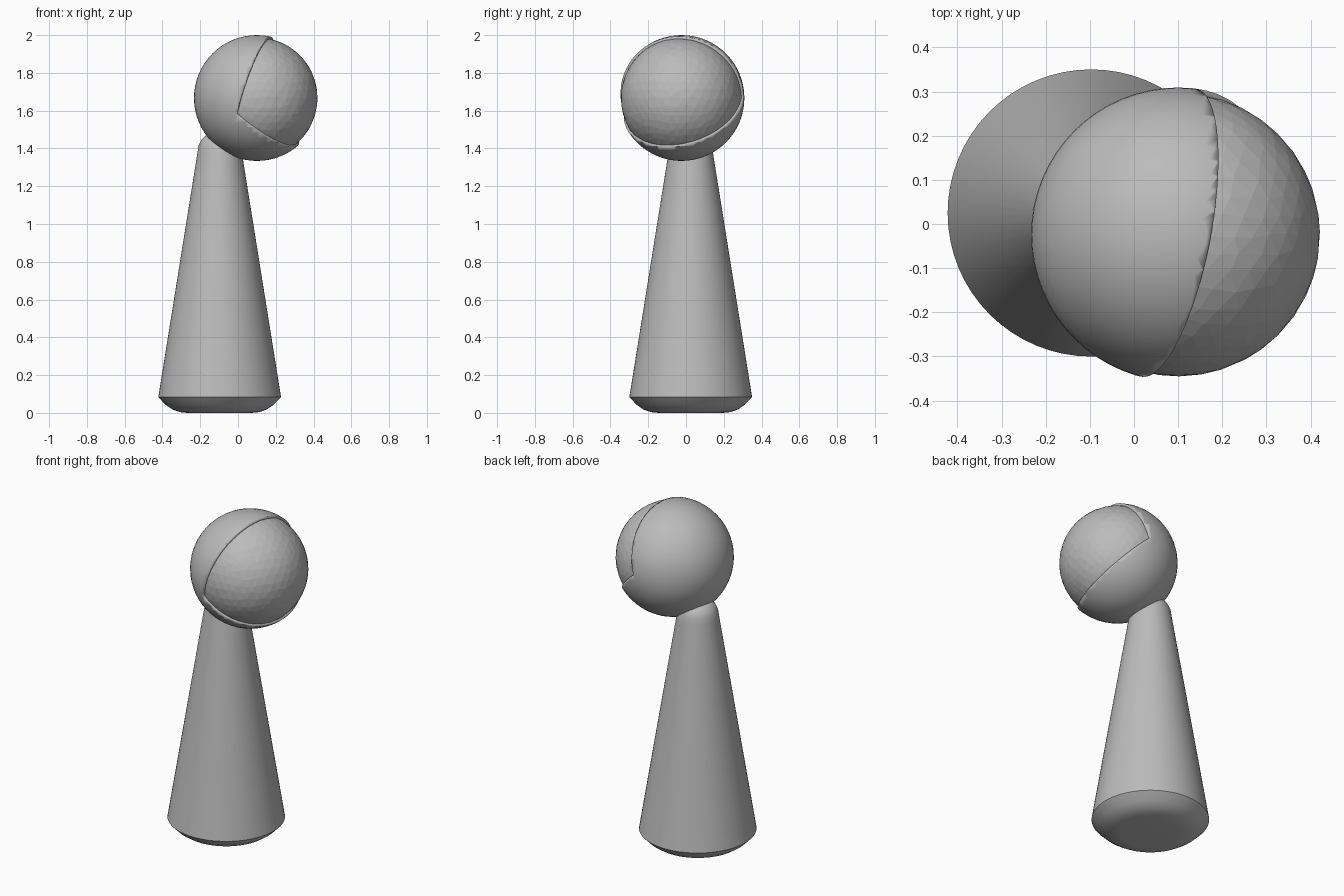
import bpy, bmesh, math, random
from mathutils import Vector

if "Cube" in bpy.data.objects:
    bpy.data.objects.remove(bpy.data.objects["Cube"])

random.seed(3)
C = Vector((0.10, -0.024, 1.667))      # head centre
R_SHELL, R_FACE = 0.333, 0.321

grey = bpy.data.materials.new("plain grey")
grey.diffuse_color = (0.5, 0.5, 0.5, 1)
grey.use_nodes = True
grey.node_tree.nodes["Principled BSDF"].inputs["Base Color"].default_value = grey.diffuse_color


def add_object(name, bm, smooth_angle=None):
    bmesh.ops.recalc_face_normals(bm, faces=bm.faces[:])
    me = bpy.data.meshes.new(name)
    bm.to_mesh(me)
    bm.free()
    me.materials.append(grey)
    ob = bpy.data.objects.new(name, me)
    bpy.context.collection.objects.link(ob)
    if smooth_angle:
        bpy.ops.object.select_all(action='DESELECT')
        ob.select_set(True)
        bpy.context.view_layer.objects.active = ob
        bpy.ops.object.shade_smooth_by_angle(angle=math.radians(smooth_angle))
    return ob


# Body: lathed cone with a rounded foot and a rounded top
profile = [(0, 0.005), (0.17, 0.005), (0.21, 0.009), (0.25, 0.023), (0.285, 0.047),
           (0.325, 0.088), (0.323, 0.10), (0.118, 1.38), (0.112, 1.42),
           (0.098, 1.45), (0.075, 1.472), (0.04, 1.483), (0, 1.486)]
profile = [(r, max(z - 0.005, 0)) for r, z in profile]
bm = bmesh.new()
vs = [bm.verts.new((r, 0, z)) for r, z in profile]
es = [bm.edges.new(p) for p in zip(vs, vs[1:])]
bmesh.ops.spin(bm, geom=vs + es, cent=(0, 0, 0), axis=(0, 0, 1),
               angle=2 * math.pi, steps=64)
bmesh.ops.remove_doubles(bm, verts=bm.verts[:], dist=1e-4)
bmesh.ops.translate(bm, verts=bm.verts[:], vec=(-0.097, 0.025, 0))
add_object("body", bm, 30)

# Face ball: faceted sphere with slightly irregular facets
bm = bmesh.new()
bmesh.ops.create_icosphere(bm, subdivisions=4, radius=R_FACE)
for v in bm.verts:
    jitter = Vector([random.uniform(-0.008, 0.008) for _ in range(3)])
    v.co = (v.co + jitter).normalized() * R_FACE + C
add_object("face_ball", bm)

# Hood: sphere shell with a wedge-shaped opening between two planes
hinge_a = Vector((-0.01, -0.34, 1.58))
hinge_b = Vector((0.14, 0.30, 1.67))
upper = Vector((0.175, -0.02, 1.99))
lower = Vector((0.315, -0.04, 1.41))
inside = Vector((0.42, 0.0, 1.70))      # a point within the opening
planes = []
for tip in (upper, lower):
    n = (hinge_b - hinge_a).cross(tip - hinge_a).normalized()
    planes.append(n if n.dot(inside - hinge_a) > 0 else -n)

bm = bmesh.new()
bmesh.ops.create_uvsphere(bm, u_segments=64, v_segments=32, radius=R_SHELL)
bmesh.ops.translate(bm, verts=bm.verts[:], vec=C)
for n in planes:
    bmesh.ops.bisect_plane(bm, geom=bm.verts[:] + bm.edges[:] + bm.faces[:],
                           plane_co=hinge_a, plane_no=n)
opening = [f for f in bm.faces
           if all(n.dot(f.calc_center_median() - hinge_a) > 0 for n in planes)]
bmesh.ops.delete(bm, geom=opening, context='FACES')
hood = add_object("hood", bm, 30)
thick = hood.modifiers.new("thickness", 'SOLIDIFY')
thick.thickness = 0.02
thick.offset = -1
